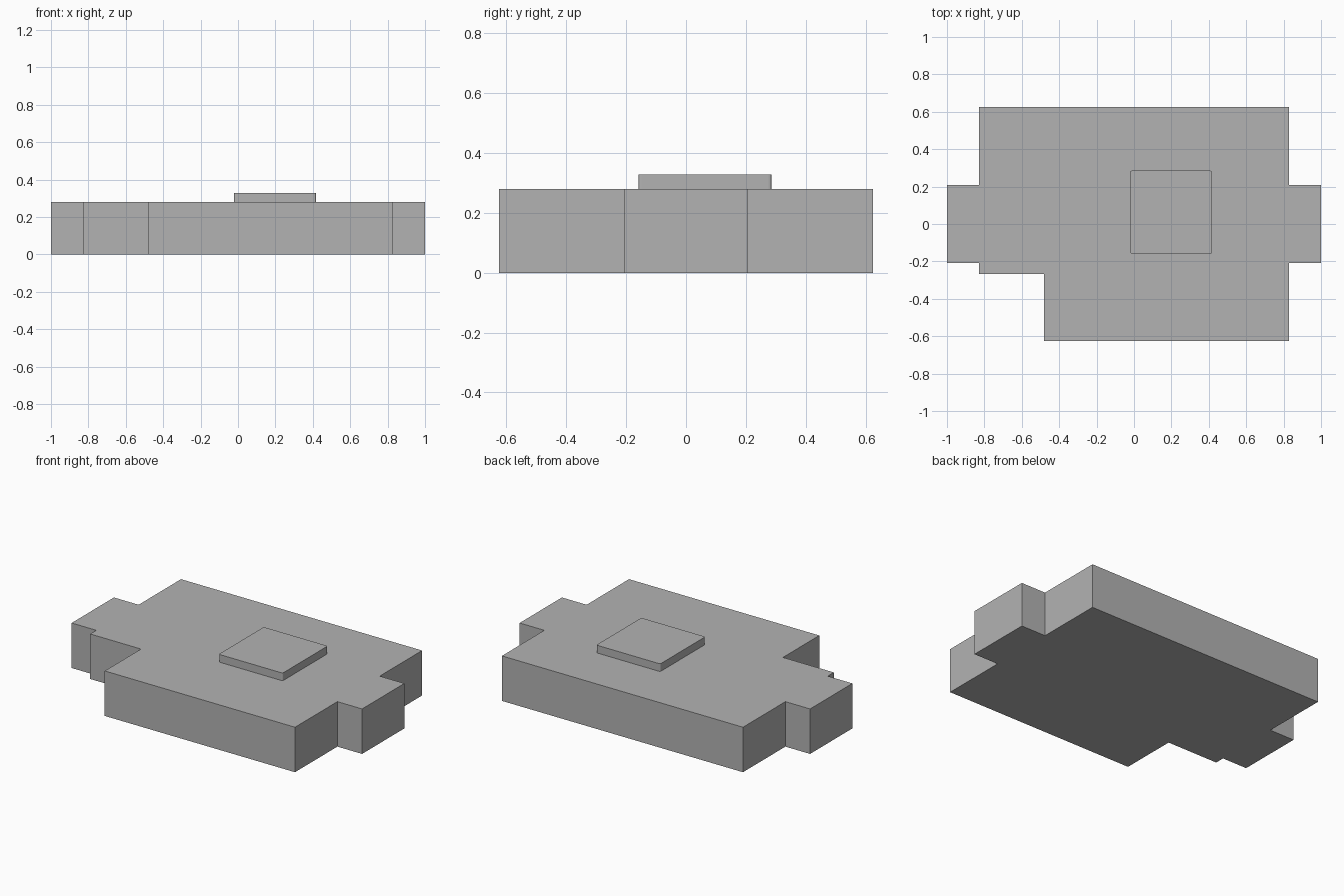
import bpy
import bmesh

default = bpy.data.objects.get("Cube")
if default:
    bpy.data.objects.remove(default, do_unlink=True)

GREY = (0.45, 0.45, 0.45, 1.0)
grey = bpy.data.materials.new("plain_grey")
grey.use_nodes = True
grey.diffuse_color = GREY
grey.node_tree.nodes["Principled BSDF"].inputs["Base Color"].default_value = GREY


def prism(name, outline, bottom, top, corner=0.0):
    """Extrude a flat outline upwards, optionally rounding its upright edges."""
    bm = bmesh.new()
    face = bm.faces.new([bm.verts.new((x, y, bottom)) for x, y in outline])
    raised = bmesh.ops.extrude_face_region(bm, geom=[face])
    verts = [v for v in raised["geom"] if isinstance(v, bmesh.types.BMVert)]
    bmesh.ops.translate(bm, verts=verts, vec=(0, 0, top - bottom))
    if corner:
        upright = [e for e in bm.edges
                   if abs(e.verts[0].co.z - e.verts[1].co.z) > 1e-4]
        bmesh.ops.bevel(bm, geom=upright, offset=corner, segments=3,
                        profile=0.5, affect='EDGES')
    bmesh.ops.recalc_face_normals(bm, faces=bm.faces)
    mesh = bpy.data.meshes.new(name)
    bm.to_mesh(mesh)
    bm.free()
    mesh.materials.append(grey)
    obj = bpy.data.objects.new(name, mesh)
    bpy.context.collection.objects.link(obj)
    return obj


# Main slab with a tab on each side and a notch at the front right
side, depth, tab = 0.83, 0.625, 0.208
slab_outline = [
    (-0.48, -depth), (side, -depth),
    (side, -tab), (1, -tab), (1, tab), (side, tab),
    (side, depth), (-side, depth),
    (-side, tab), (-1, tab), (-1, -tab), (-side, -tab),
    (-side, -0.268), (-0.48, -0.268),
]
prism("slab", slab_outline, 0, 0.28)

# Raised square pad with slightly rounded corners
x0, x1, y0, y1 = -0.022, 0.418, -0.158, 0.285
prism("raised_pad", [(x0, y0), (x1, y0), (x1, y1), (x0, y1)], 0.28, 0.328, 0.01)
